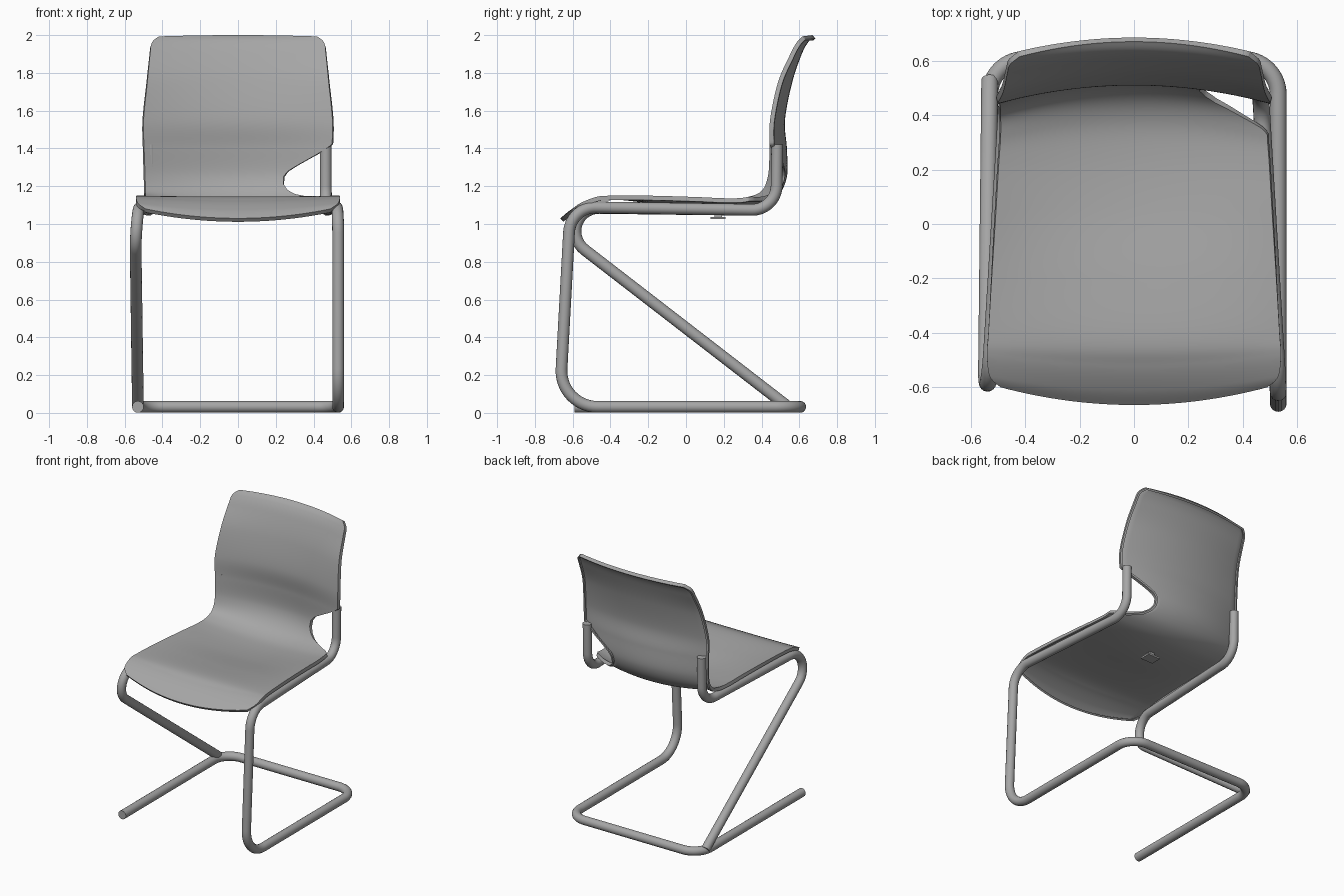
import bpy, bmesh, math
from mathutils import Vector

if "Cube" in bpy.data.objects:
    bpy.data.objects.remove(bpy.data.objects["Cube"])

grey = bpy.data.materials.new("mid grey")
grey.diffuse_color = (0.38, 0.38, 0.38, 1)
grey.use_nodes = True
grey.node_tree.nodes["Principled BSDF"].inputs["Base Color"].default_value = grey.diffuse_color


def finish(ob, angle=40):
    ob.data.materials.clear()
    ob.data.materials.append(grey)
    bpy.ops.object.select_all(action='DESELECT')
    ob.select_set(True)
    bpy.context.view_layer.objects.active = ob
    bpy.ops.object.shade_smooth_by_angle(angle=math.radians(angle))


def fillet_path(pts):
    """Points (x, y, z, bend radius) -> polyline with round bends."""
    out = [Vector(pts[0][:3])]
    for k in range(1, len(pts) - 1):
        p, r = Vector(pts[k][:3]), pts[k][3]
        a = (Vector(pts[k - 1][:3]) - p).normalized()
        b = (Vector(pts[k + 1][:3]) - p).normalized()
        half = a.angle(b) / 2
        run = r / math.tan(half)
        c = p + (a + b).normalized() * r / math.sin(half)
        va, vb = (p + a * run - c).normalized(), (p + b * run - c).normalized()
        out += [c + va.slerp(vb, i / 14) * r for i in range(15)]
    return out + [Vector(pts[-1][:3])]


def tube(name, pts, radius=0.031):
    cu = bpy.data.curves.new(name, 'CURVE')
    cu.dimensions = '3D'
    cu.bevel_depth, cu.bevel_resolution, cu.use_fill_caps = radius, 6, True
    path = fillet_path(pts)
    sp = cu.splines.new('POLY')
    sp.points.add(len(path) - 1)
    for q, v in zip(sp.points, path):
        q.co = (*v, 1)
    ob = bpy.data.objects.new(name, cu)
    bpy.context.collection.objects.link(ob)
    bpy.ops.object.select_all(action='DESELECT')
    ob.select_set(True)
    bpy.context.view_layer.objects.active = ob
    bpy.ops.object.convert(target='MESH')
    finish(bpy.context.view_layer.objects.active)


# Main tube: right upright, seat rail, front leg, floor loop, free left end
tube("main_frame_tube", [
    (.465, .483, 1.42, 0), (.465, .478, 1.073, .13), (.53, -.612, 1.09, .14),
    (.53, -.67, .032, .19), (.53, .605, .032, .13), (-.53, .605, .032, .13),
    (-.53, -.59, .032, 0)])

# Left tube: upright, seat rail, hairpin bend, diagonal brace to the floor
tube("diagonal_frame_tube", [
    (-.465, .483, 1.42, 0), (-.465, .478, 1.073, .13), (-.545, -.83, 1.09, .124),
    (-.53, .53, .04, 0)])

# Shell profile rows: centre y, z, side y, z, half width
ROWS = [
    (-.665, 1.030, -.600, 1.080, .490), (-.610, 1.075, -.560, 1.110, .530),
    (-.520, 1.122, -.480, 1.142, .540), (-.420, 1.145, -.400, 1.150, .535),
    (-.200, 1.125, -.200, 1.150, .523), (.050, 1.090, .050, 1.143, .507),
    (.250, 1.080, .220, 1.136, .497), (.380, 1.095, .320, 1.142, .490),
    (.470, 1.150, .400, 1.175, .490), (.520, 1.250, .435, 1.260, .492),
    (.520, 1.400, .442, 1.400, .497), (.510, 1.550, .445, 1.550, .500),
    (.548, 1.750, .487, 1.750, .480), (.598, 1.900, .550, 1.895, .466),
    (.635, 1.970, .585, 1.960, .456), (.670, 2.000, .615, 1.993, .420)]
# Right-hand corner cut-out: row position, right edge x
NOTCH = [(7.1, .49), (7.3, .468), (7.6, .39), (8, .30), (8.3, .262), (8.65, .24),
         (9, .242), (9.2, .262), (9.4, .31), (9.8, .42), (10.0, .468), (10.15, .497)]


def row_at(t):
    """Catmull-Rom interpolation of the profile rows."""
    i = min(int(t), len(ROWS) - 2)
    f = t - i
    p = [ROWS[max(0, min(len(ROWS) - 1, i + k))] for k in (-1, 0, 1, 2)]
    return [.5 * (2 * b + (c - a) * f + (2 * a - 5 * b + 4 * c - d) * f * f
                  + (3 * b - a - 3 * c + d) * f ** 3) for a, b, c, d in zip(*p)]


def right_edge(t, w):
    for (t0, x0), (t1, x1) in zip(NOTCH, NOTCH[1:]):
        if t0 <= t <= t1:
            return min(w, x0 + (x1 - x0) * (t - t0) / (t1 - t0))
    return w


# Seat and back shell: one curved sheet with a turned-back lip
STEP, COLS = 14, 36
bm = bmesh.new()
grid = []
for k in range((len(ROWS) - 1) * STEP + 1):
    t = k / STEP
    cy, cz, sy, sz, w = row_at(t)
    xr = right_edge(t, w)
    line = []
    for j in range(COLS + 1):
        x = -w + (w + xr) * j / COLS
        q = (x / w) ** 2
        line.append(bm.verts.new((x, cy + (sy - cy) * q, cz + (sz - cz) * q)))
    grid.append(line)
for a, b in zip(grid, grid[1:]):
    for j in range(COLS):
        bm.faces.new((a[j], a[j + 1], b[j + 1], b[j]))
bm.normal_update()
rim = [e for e in bm.edges if e.is_boundary]
normals = {v: v.normal.copy() for e in rim for v in e.verts}
ext = bmesh.ops.extrude_edge_only(bm, edges=rim)
for v in [g for g in ext["geom"] if isinstance(g, bmesh.types.BMVert)]:
    for e in v.link_edges:
        o = e.other_vert(v)
        if o in normals:
            v.co = o.co - normals[o] * .024
            break
me = bpy.data.meshes.new("seat_shell")
bm.to_mesh(me)
bm.free()
shell = bpy.data.objects.new("seat_shell", me)
bpy.context.collection.objects.link(shell)
bpy.context.view_layer.objects.active = shell
mod = shell.modifiers.new("thickness", 'SOLIDIFY')
mod.thickness, mod.offset = .014, -1
bpy.ops.object.modifier_apply(modifier=mod.name)
finish(shell, 50)


# Small bracket under the seat: plate and stem
def box(name, loc, size):
    bpy.ops.mesh.primitive_cube_add(size=1, location=loc)
    ob = bpy.context.object
    ob.name, ob.scale = name, size
    finish(ob)


box("bracket_plate", (0, .17, 1.032), (.10, .08, .012))
box("bracket_stem", (0, .17, 1.055), (.04, .04, .04))
